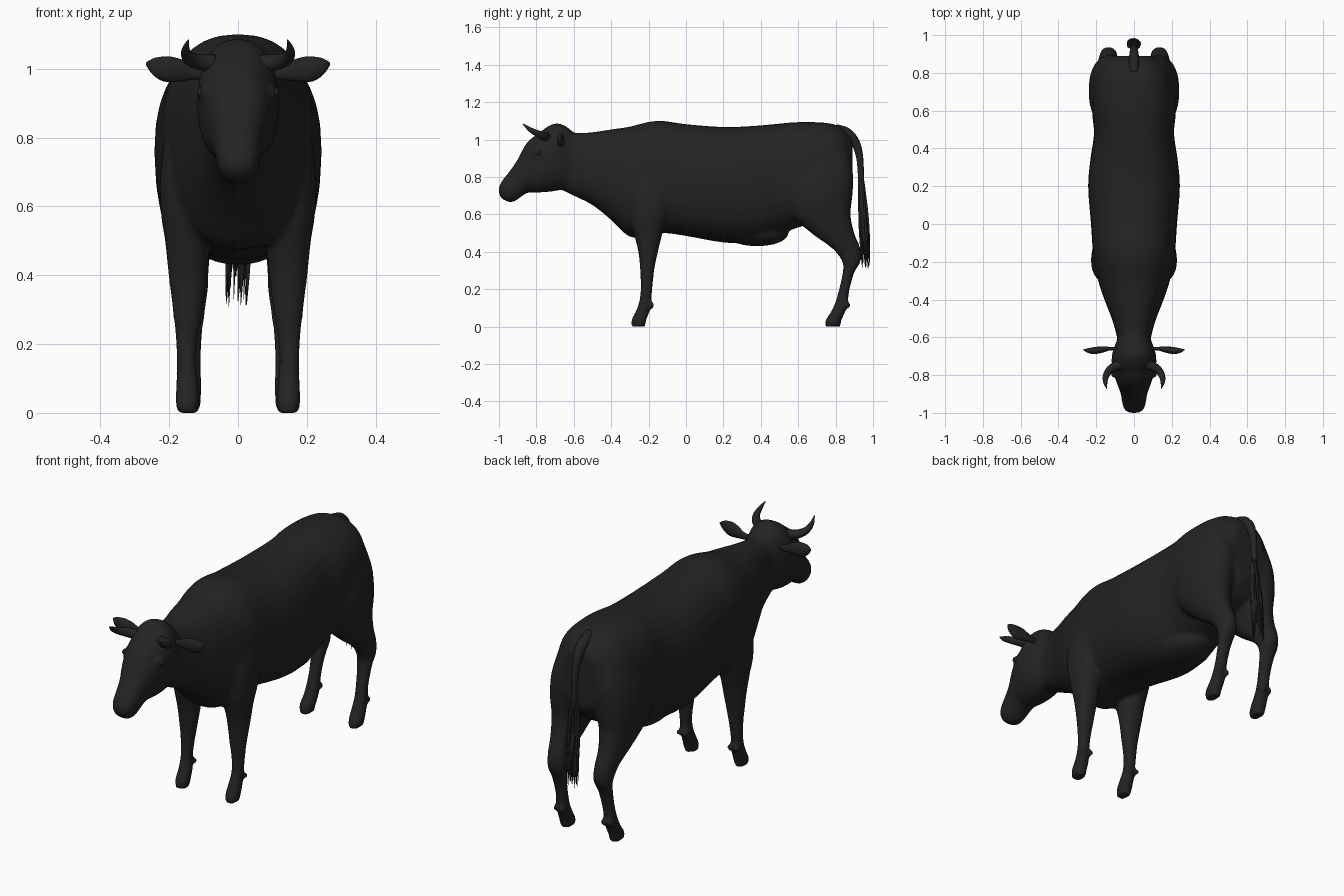
import bpy, bmesh, math, random
from mathutils import Vector, Matrix

random.seed(4)
if "Cube" in bpy.data.objects:
    bpy.data.objects.remove(bpy.data.objects["Cube"])

coat = bpy.data.materials.new("black_coat")
coat.use_nodes = True
colour = (0.017, 0.017, 0.017, 1)
coat.diffuse_color = colour
coat.node_tree.nodes["Principled BSDF"].inputs["Base Color"].default_value = colour


def spline(keys, steps):
    """Smooth interpolation through rows of numbers."""
    rows = []
    for i in range(len(keys) - 1):
        p0, p1 = keys[max(i - 1, 0)], keys[i]
        p2, p3 = keys[i + 1], keys[min(i + 2, len(keys) - 1)]
        for s in range(steps):
            t = s / steps
            rows.append([b + t * ((c - a) / 2 + t * (a - 2.5 * b + 2 * c - d / 2
                         + t * (1.5 * (b - c) + (d - a) / 2)))
                         for a, b, c, d in zip(p0, p1, p2, p3)])
    rows.append(list(keys[-1]))
    return rows


def skin(bm, rings):
    """Bridge closed rings of points and cap both ends."""
    loops = [[bm.verts.new(p) for p in ring] for ring in rings]
    n = len(loops[0])
    faces = [bm.faces.new((a[k], a[(k + 1) % n], b[(k + 1) % n], b[k]))
             for a, b in zip(loops, loops[1:]) for k in range(n)]
    faces += [bm.faces.new(loops[0]), bm.faces.new(loops[-1])]
    bmesh.ops.recalc_face_normals(bm, faces=faces)


def oval(power, n=32):
    """Unit superellipse outline."""
    pts = []
    for k in range(n):
        c, s = math.cos(math.tau * k / n), math.sin(math.tau * k / n)
        pts.append((math.copysign(abs(c) ** (2 / power), c),
                    math.copysign(abs(s) ** (2 / power), s)))
    return pts


def trunk(bm, keys, power):
    """Loft along y; rows are y, bottom, top, half width."""
    skin(bm, [[(w * c, y, (lo + hi) / 2 + (hi - lo) / 2 * s) for c, s in oval(power)]
              for y, lo, hi, w in spline(keys, 4)])


def leg(bm, keys, side):
    """Loft along z; rows are z, front, back, inner, outer."""
    skin(bm, [[(side * ((i + o) / 2 + (o - i) / 2 * c), (f + b) / 2 + (b - f) / 2 * s, z)
               for c, s in oval(2.2)] for z, f, b, i, o in spline(keys, 4)])


def ball(bm, centre, size):
    bmesh.ops.create_uvsphere(bm, u_segments=20, v_segments=12, radius=1,
                              matrix=Matrix.Translation(centre) @ Matrix.Diagonal((*size, 1)))


def tube(bm, keys, wide=1, n=10):
    """Sweep along a path; rows are x, y, z, radius."""
    rows = spline(keys, 4)
    rings = []
    for k, row in enumerate(rows):
        a, b = rows[max(k - 1, 0)], rows[min(k + 1, len(rows) - 1)]
        d = (Vector(b[:3]) - Vector(a[:3])).normalized()
        u = d.cross(Vector((0, 1, 0.01))).normalized()
        v = d.cross(u)
        rings.append([Vector(row[:3]) + row[3] * (c * u + s * v * wide)
                      for c, s in oval(2, n)])
    skin(bm, rings)


def finish(name, bm):
    mesh = bpy.data.meshes.new(name)
    bm.to_mesh(mesh)
    bm.free()
    mesh.materials.append(coat)
    for face in mesh.polygons:
        face.use_smooth = True
    obj = bpy.data.objects.new(name, mesh)
    bpy.context.collection.objects.link(obj)
    return obj


# Torso and neck
body = bmesh.new()
trunk(body, [(-.68, .74, 1.05, .08), (-.6, .7, 1.035, .09), (-.5, .65, 1.04, .118),
             (-.4, .57, 1.055, .157), (-.3, .48, 1.07, .19), (-.2, .485, 1.095, .212),
             (-.12, .5, 1.1, .22), (0, .485, 1.083, .228), (.2, .45, 1.068, .243),
             (.35, .45, 1.073, .23), (.48, .49, 1.084, .212), (.6, .53, 1.094, .222),
             (.75, .58, 1.09, .208), (.83, .62, 1.065, .175), (.89, .7, 1, .1)], 2.4)

# Head and muzzle
trunk(body, [(-1, .705, .75, .028), (-.98, .682, .785, .052), (-.94, .664, .835, .064),
             (-.9, .68, .895, .07), (-.85, .715, .985, .088), (-.79, .717, 1.032, .108),
             (-.74, .72, 1.07, .118), (-.69, .727, 1.088, .116), (-.64, .74, 1.07, .1),
             (-.58, .78, 1.02, .075)], 2.3)

# Udder
ball(body, (0, .38, .5), (.13, .17, .07))

# Legs, hooves, dewclaws and eye sockets
FORE = [(.85, -.29, -.04, .06, .205), (.7, -.31, -.06, .06, .226), (.58, -.3, -.1, .07, .224),
        (.5, -.28, -.125, .08, .212), (.4, -.255, -.15, .09, .202), (.3, -.245, -.17, .102, .19),
        (.2, -.242, -.18, .118, .18), (.13, -.252, -.185, .12, .178), (.08, -.27, -.195, .114, .18),
        (.035, -.292, -.212, .112, .182), (0, -.294, -.218, .117, .176)]
HIND = [(.95, .56, .86, .03, .19), (.82, .51, .893, .02, .228), (.7, .52, .89, .025, .24),
        (.6, .56, .88, .05, .228), (.5, .67, .9, .075, .205), (.42, .78, .932, .085, .188),
        (.35, .835, .934, .088, .18), (.29, .838, .9, .096, .174), (.2, .818, .875, .106, .168),
        (.13, .798, .865, .108, .172), (.08, .775, .852, .106, .176),
        (.035, .746, .832, .108, .18), (0, .744, .826, .113, .174)]
for side in (-1, 1):
    leg(body, FORE, side)
    leg(body, HIND, side)
    for offset in (-.02, .02):
        ball(body, (side * .149 + offset, -.182, .115), (.014, .016, .018))
        ball(body, (side * .14 + offset, .865, .115), (.014, .016, .018))
    ball(body, (side * .098, -.79, .93), (.02, .03, .024))

# Blend the overlapping forms into one skin
cow = finish("body", body)
blend = cow.modifiers.new("blend", "REMESH")
blend.mode = "VOXEL"
blend.voxel_size = 0.011
blend.use_smooth_shade = True
relax = cow.modifiers.new("relax", "SMOOTH")
relax.factor = 0.5
relax.iterations = 6

for side, label in ((1, "left"), (-1, "right")):
    # Leaf shaped ear
    ear = bmesh.new()
    tube(ear, [(side * x, y, z, r) for x, y, z, r in (
        (.09, -.66, .985, .016), (.13, -.66, .988, .02), (.17, -.665, .995, .033),
        (.21, -.67, 1, .037), (.245, -.67, 1.01, .024), (.267, -.665, 1.016, .004))],
        wide=.5, n=16)
    finish(label + "_ear", ear)
    # Horn curving outward and forward
    horn = bmesh.new()
    tube(horn, [(side * x, y, z, r) for x, y, z, r in (
        (.07, -.745, 1.015, .026), (.115, -.762, 1.02, .023), (.145, -.795, 1.033, .018),
        (.152, -.835, 1.055, .012), (.144, -.872, 1.084, .002))], n=14)
    finish(label + "_horn", horn)
    # Eye
    eye = bmesh.new()
    ball(eye, (side * .108, -.793, .932), (.012, .018, .014))
    finish(label + "_eye", eye)

# Tail
tail = bmesh.new()
tube(tail, [(0, .8, 1.055, .028), (0, .86, 1.035, .028), (0, .905, .985, .024),
            (0, .928, .91, .019), (0, .936, .8, .016), (0, .945, .65, .014),
            (0, .95, .5, .01)], n=12)
finish("tail", tail)

# Tail tuft of loose strands
tuft = bmesh.new()
for k in range(34):
    turn = k * 2.4
    dx, dy = math.cos(turn), math.sin(turn)
    top = random.uniform(.6, .8)
    end = random.uniform(.3, .45)
    r = random.uniform(.004, .008)
    mid = (top + end) / 2
    tube(tuft, [(.012 * dx, .938 + .012 * dy, top, r),
                (.03 * dx, .952 + .02 * dy, mid, r * 1.3),
                (.03 * dx - .005, .962 + .022 * dy, end, .001)], n=5)
finish("tail_tuft", tuft)
